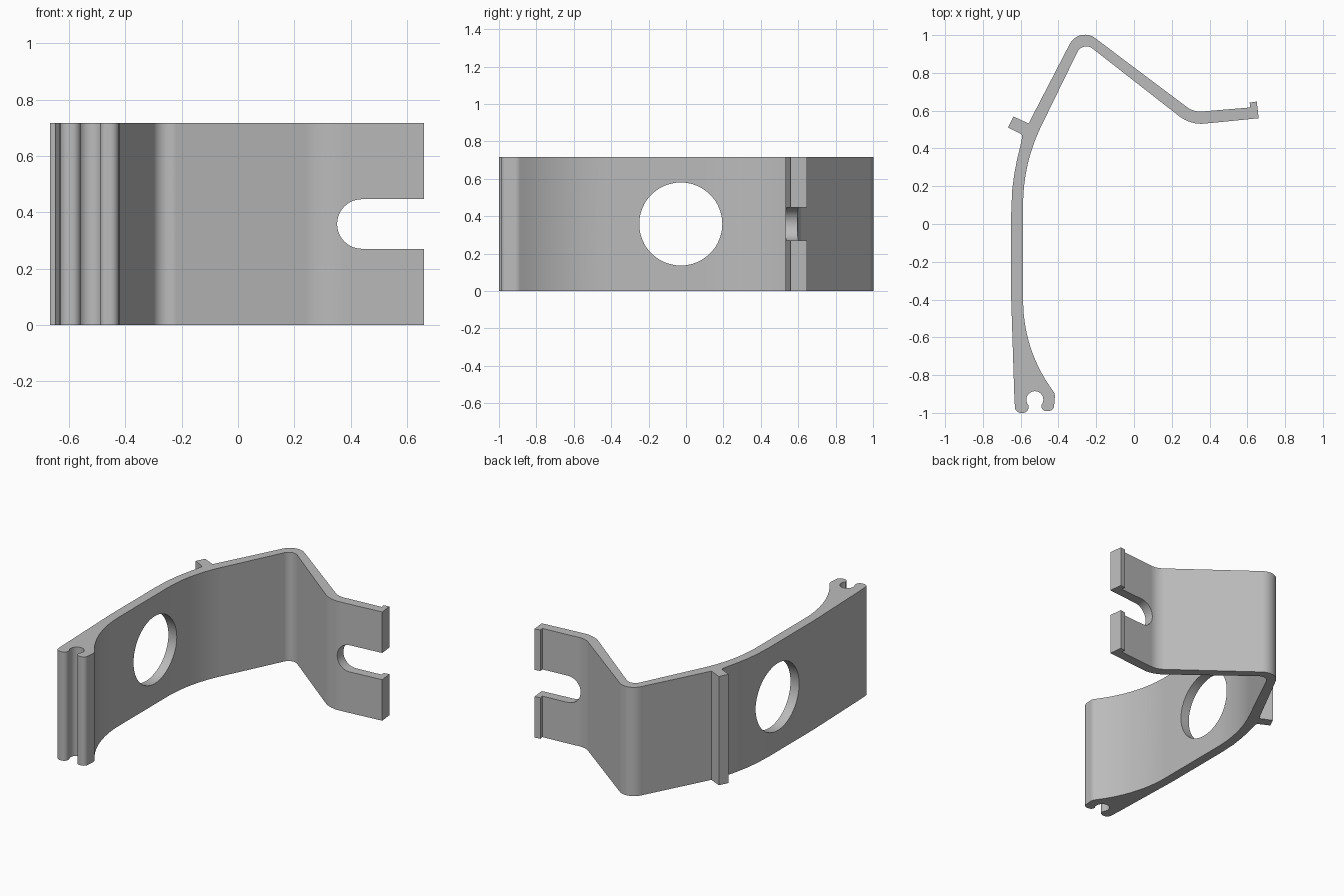
import bpy, bmesh, math
from mathutils import Vector, Matrix

cube = bpy.data.objects.get("Cube")
if cube:
    bpy.data.objects.remove(cube, do_unlink=True)

HEIGHT = 0.717
MID = HEIGHT / 2
UP = Vector((0, 0, 1))

steel = bpy.data.materials.new("plain_grey")
grey = (0.5, 0.5, 0.5, 1)
steel.use_nodes = True
steel.diffuse_color = grey
steel.node_tree.nodes["Principled BSDF"].inputs["Base Color"].default_value = grey


def fillet(corners, steps=12):
    """Round every corner given as (x, y, radius)."""
    path = []
    for i, (x, y, r) in enumerate(corners):
        p = Vector((x, y))
        if not r:
            path.append(p)
            continue
        a = (Vector(corners[i - 1][:2]) - p).normalized()
        b = (Vector(corners[(i + 1) % len(corners)][:2]) - p).normalized()
        half = a.angle(b) / 2
        centre = p + (a + b).normalized() * (r / math.sin(half))
        start = p + a * (r / math.tan(half)) - centre
        end = p + b * (r / math.tan(half)) - centre
        first = math.atan2(start.y, start.x)
        sweep = math.atan2(start.x * end.y - start.y * end.x, start.dot(end))
        for k in range(steps + 1):
            t = first + sweep * k / steps
            path.append(centre + Vector((math.cos(t), math.sin(t))) * r)
    return path


def make_object(name, bm):
    bmesh.ops.recalc_face_normals(bm, faces=bm.faces)
    mesh = bpy.data.meshes.new(name)
    bm.to_mesh(mesh)
    bm.free()
    mesh.materials.append(steel)
    obj = bpy.data.objects.new(name, mesh)
    bpy.context.scene.collection.objects.link(obj)
    return obj


def prism(name, outline, height):
    """Closed upright solid over a flat outline."""
    bm = bmesh.new()
    low = [bm.verts.new((p.x, p.y, 0)) for p in outline]
    high = [bm.verts.new((p.x, p.y, height)) for p in outline]
    bm.faces.new(low[::-1])
    bm.faces.new(high)
    for i in range(len(low)):
        bm.faces.new((low[i - 1], low[i], high[i], high[i - 1]))
    return make_object(name, bm)


def cutter(x, y, direction, radius, depth=0.3, stretch=0):
    """Round cutter; stretch turns it into an open-ended slot."""
    bm = bmesh.new()
    bmesh.ops.create_cone(bm, cap_ends=True, segments=64, radius1=radius,
                          radius2=radius, depth=depth)
    if stretch:
        for v in bm.verts:
            if v.co.x > 0.001:
                v.co.x += stretch
                v.co.y = math.copysign(radius, v.co.y) if abs(v.co.y) > 0.001 else 0
    d = Vector((*direction, 0)).normalized()
    frame = Matrix((UP.cross(d), UP, d)).transposed().to_4x4()
    bm.transform(Matrix.Translation((x, y, MID)) @ frame)
    obj = make_object("cutter", bm)
    obj.hide_render = True
    return obj


def cut(target, tool):
    """Subtract the tool, trying the second solver if the first cuts nothing."""
    for solver in ("EXACT", "FLOAT"):
        mod = target.modifiers.new("cut", "BOOLEAN")
        mod.operation = "DIFFERENCE"
        mod.solver = solver
        mod.object = tool
        bpy.context.view_layer.update()
        depsgraph = bpy.context.evaluated_depsgraph_get()
        result = bpy.data.meshes.new_from_object(target.evaluated_get(depsgraph))
        target.modifiers.clear()
        if len(result.polygons) > len(target.data.polygons):
            target.data = result
            break
    bpy.data.objects.remove(tool, do_unlink=True)


# Inner side of the strip, from the hook to the forked end
inner = [
    (-0.587, -0.653, 0.8), (-0.587, 0.322, 0.95), (-0.271, 0.969, 0.053),
    (0.299, 0.524, 0.19), (0.66, 0.56, 0),
]
# Lip at the forked end and the outer side, with the rib
outer = [
    (0.65, 0.648, 0), (0.612, 0.643, 0), (0.616, 0.617, 0), (0.316, 0.592, 0.12),
    (-0.291, 1.048, 0.09), (-0.558, 0.532, 0), (-0.638, 0.569, 0),
    (-0.667, 0.511, 0), (-0.59, 0.472, 0.015), (-0.601, 0.415, 0),
    (-0.617, 0.352, 0), (-0.633, 0.27, 0), (-0.645, 0.18, 0), (-0.65, 0.06, 0),
    (-0.65, -0.4, 0), (-0.634, -0.9, 0),
]
# Open hook: two rounded lobes around a circular notch
left_lobe = [(-0.629, -1, 0.032), (-0.555, -1, 0.03)]
notch = [(-0.525 + 0.045 * math.cos(t), -0.93 + 0.045 * math.sin(t), 0)
         for t in (math.radians(220 - 13 * k) for k in range(21))]
right_lobe = [(-0.487, -0.99, 0.024), (-0.425, -0.99, 0.03), (-0.418, -0.9, 0.04)]

bracket = prism("bent_bracket", fillet(inner + outer + left_lobe + notch + right_lobe),
                HEIGHT)

# Holes and slots
long_arm, upper_arm, short_arm = (-1, 0), (-0.9, 0.45), (0.61, 0.79)
cut(bracket, cutter(-0.55, -0.623, long_arm, 0.163, depth=0.5, stretch=0.6))
cut(bracket, cutter(-0.62, -0.028, long_arm, 0.222))
cut(bracket, cutter(-0.44, 0.693, upper_arm, 0.058))
cut(bracket, cutter(0.06, 0.71, short_arm, 0.162))
cut(bracket, cutter(-0.16, 0.882, short_arm, 0.085, depth=0.07))
cut(bracket, cutter(-0.16, 0.882, short_arm, 0.037))
cut(bracket, cutter(0.44, 0.58, (0, -1), 0.088, stretch=0.5))

# Smooth bends, crisp edges
bpy.ops.object.select_all(action="DESELECT")
bracket.select_set(True)
bpy.context.view_layer.objects.active = bracket
bpy.ops.object.shade_smooth_by_angle(angle=math.radians(30))
weighted = bracket.modifiers.new("flat_plates", "WEIGHTED_NORMAL")
weighted.keep_sharp = True
